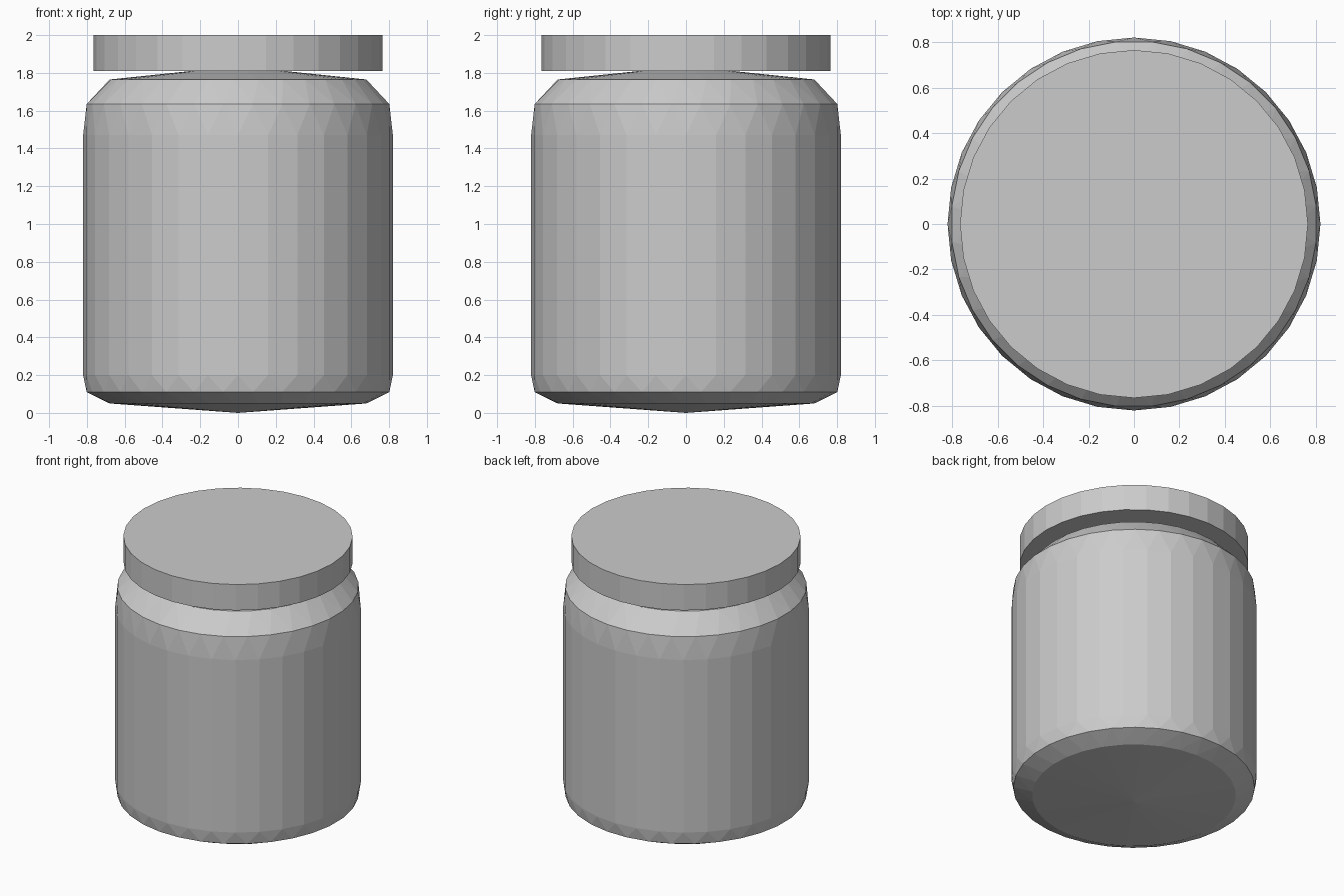
import bpy
import bmesh
import math

cube = bpy.data.objects.get("Cube")
if cube:
    bpy.data.objects.remove(cube, do_unlink=True)

SIDES = 32
STEP = 2 * math.pi / SIDES

grey = bpy.data.materials.new("light_grey")
grey.use_nodes = True
colour = (0.6, 0.6, 0.6, 1)
grey.diffuse_color = colour
grey.node_tree.nodes["Principled BSDF"].inputs["Base Color"].default_value = colour


def finish(name, bm):
    bmesh.ops.recalc_face_normals(bm, faces=bm.faces[:])
    mesh = bpy.data.meshes.new(name)
    bm.to_mesh(mesh)
    bm.free()
    mesh.materials.append(grey)
    obj = bpy.data.objects.new(name, mesh)
    bpy.context.collection.objects.link(obj)
    return obj


def ring(bm, radius, z, turn=0.0):
    """Ring of points, turned by a fraction of one side."""
    return [bm.verts.new((radius * math.cos((i + turn) * STEP),
                          radius * math.sin((i + turn) * STEP), z))
            for i in range(SIDES)]


def bridge(bm, a, b, facets):
    """Join two rings with quads, or with alternating triangles."""
    for i in range(SIDES):
        j = (i + 1) % SIDES
        if facets:
            bm.faces.new((a[i], a[j], b[i]))
            bm.faces.new((a[j], b[j], b[i]))
        else:
            bm.faces.new((a[i], a[j], b[j], b[i]))


def fan(bm, loop, z):
    """Close a ring with a shallow cone."""
    tip = bm.verts.new((0, 0, z))
    for i in range(SIDES):
        bm.faces.new((loop[i], loop[(i + 1) % SIDES], tip))


# Jar body: straight wall with two faceted bands at each end
bm = bmesh.new()
wall_low = ring(bm, 0.82, 0.20)
wall_high = ring(bm, 0.82, 1.47)
bridge(bm, wall_low, wall_high, False)
ends = ((wall_low, 0.11, 0.05, 0.0), (wall_high, 1.635, 1.765, 1.836))
for wall, edge_z, inner_z, tip_z in ends:
    edge = ring(bm, 0.805, edge_z, 0.5)
    inner = ring(bm, 0.68, inner_z, 0.8)
    bridge(bm, wall, edge, True)
    bridge(bm, edge, inner, True)
    fan(bm, inner, tip_z)
finish("jar_body", bm)

# Lid: flat closed disc
bm = bmesh.new()
lid_low = ring(bm, 0.765, 1.81)
lid_high = ring(bm, 0.765, 2.0)
bridge(bm, lid_low, lid_high, False)
bm.faces.new(lid_low)
bm.faces.new(lid_high)
finish("lid", bm)
